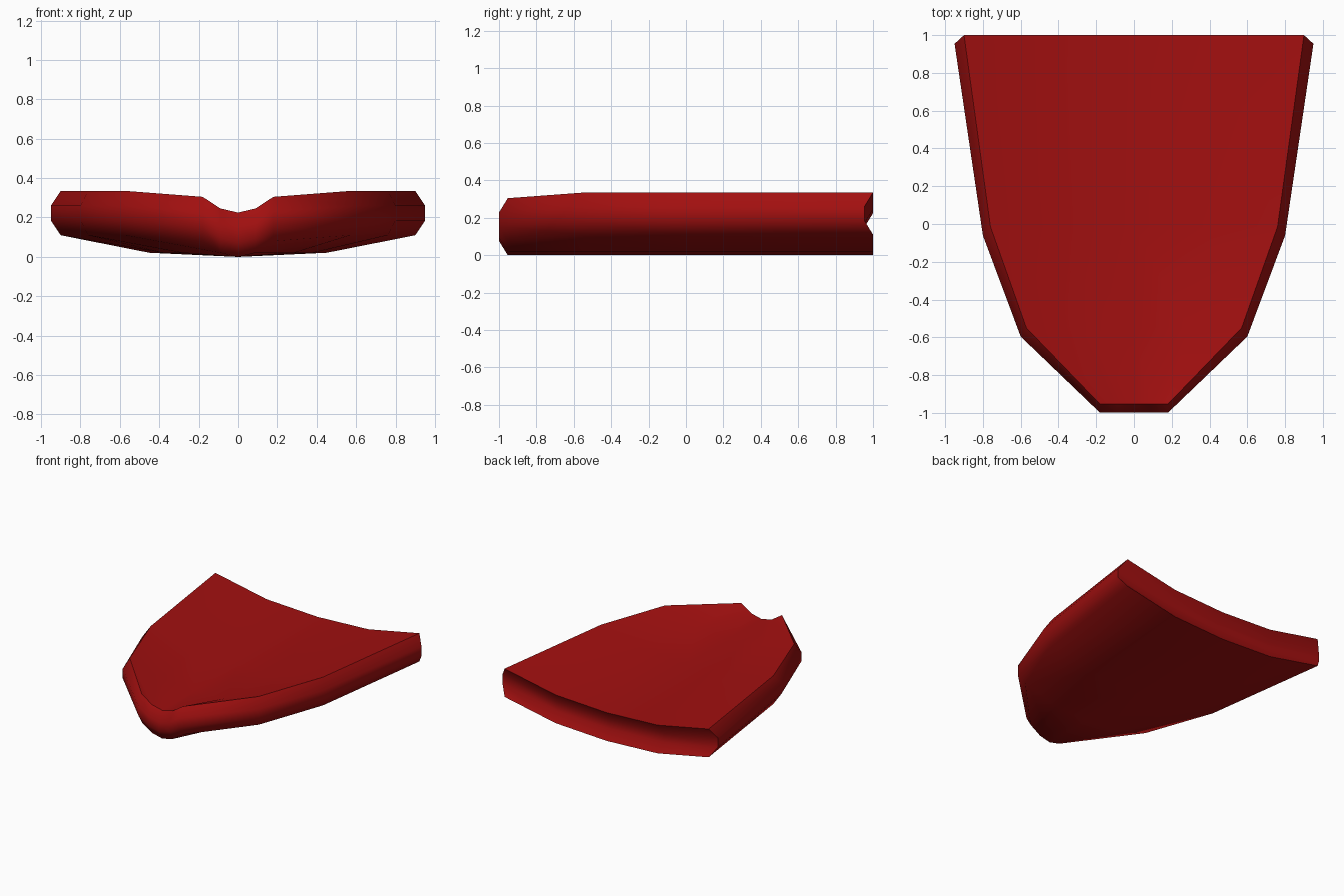
import bpy, bmesh, math

if "Cube" in bpy.data.objects:
    bpy.data.objects.remove(bpy.data.objects["Cube"])

# rows from back to front: y, inner half width, rim half width, height of side edges above centre
ROWS = [(1.0, 0.90, 0.95, 0.11), (-0.015, 0.76, 0.80, 0.11),
        (-0.55, 0.57, 0.60, 0.11), (-0.953, 0.18, 0.18, 0.08)]
COLS = [-1, -0.5, 0, 0.5, 1]
THICK = 0.225
LEVELS = [0, 1 / 3, 2 / 3, 1]

bm = bmesh.new()

def ring_point(r, c, level):
    """Point of the curved plate; the middle two levels form the shifted rim."""
    y, inner, rim, rise = ROWS[r]
    u = COLS[c]
    middle = 0 < level < 1
    x = (rim if middle else inner) * u
    y = y - 0.046 if middle else y
    z = rise * abs(u) if abs(u) == 1 else 0.021 * 2 * abs(u)
    return bm.verts.new((x, y, z + THICK * level))

nr, nc = len(ROWS), len(COLS)
# perimeter of the grid, in order
border = ([(0, c) for c in range(nc)] + [(r, nc - 1) for r in range(1, nr)]
          + [(nr - 1, c) for c in range(nc - 2, -1, -1)] + [(r, 0) for r in range(nr - 2, 0, -1)])

# bottom and top skins, and the two rim rings
layers = []
for level in LEVELS:
    if level in (0, 1):
        cells = [(r, c) for r in range(nr) for c in range(nc)]
    else:
        cells = border
    layer = {rc: ring_point(*rc, level) for rc in cells}
    layers.append(layer)
    if level in (0, 1):
        for r in range(nr - 1):
            for c in range(nc - 1):
                bm.faces.new([layer[k] for k in ((r, c), (r, c + 1), (r + 1, c + 1), (r + 1, c))])

# rim bands
for lo, hi in zip(layers, layers[1:]):
    for a, b in zip(border, border[1:] + border[:1]):
        bm.faces.new((lo[a], lo[b], hi[b], hi[a]))

bmesh.ops.recalc_face_normals(bm, faces=bm.faces)
mesh = bpy.data.meshes.new("curved_plate")
bm.to_mesh(mesh)
bm.free()
plate = bpy.data.objects.new("curved_plate", mesh)
bpy.context.collection.objects.link(plate)

red = bpy.data.materials.new("deep red")
red.diffuse_color = (0.36, 0.005, 0.005, 1)
red.use_nodes = True
red.node_tree.nodes["Principled BSDF"].inputs["Base Color"].default_value = red.diffuse_color
mesh.materials.append(red)

# smooth shading with a crisp upper edge
bpy.context.view_layer.objects.active = plate
plate.select_set(True)
bpy.ops.object.shade_smooth_by_angle(angle=math.radians(57))
